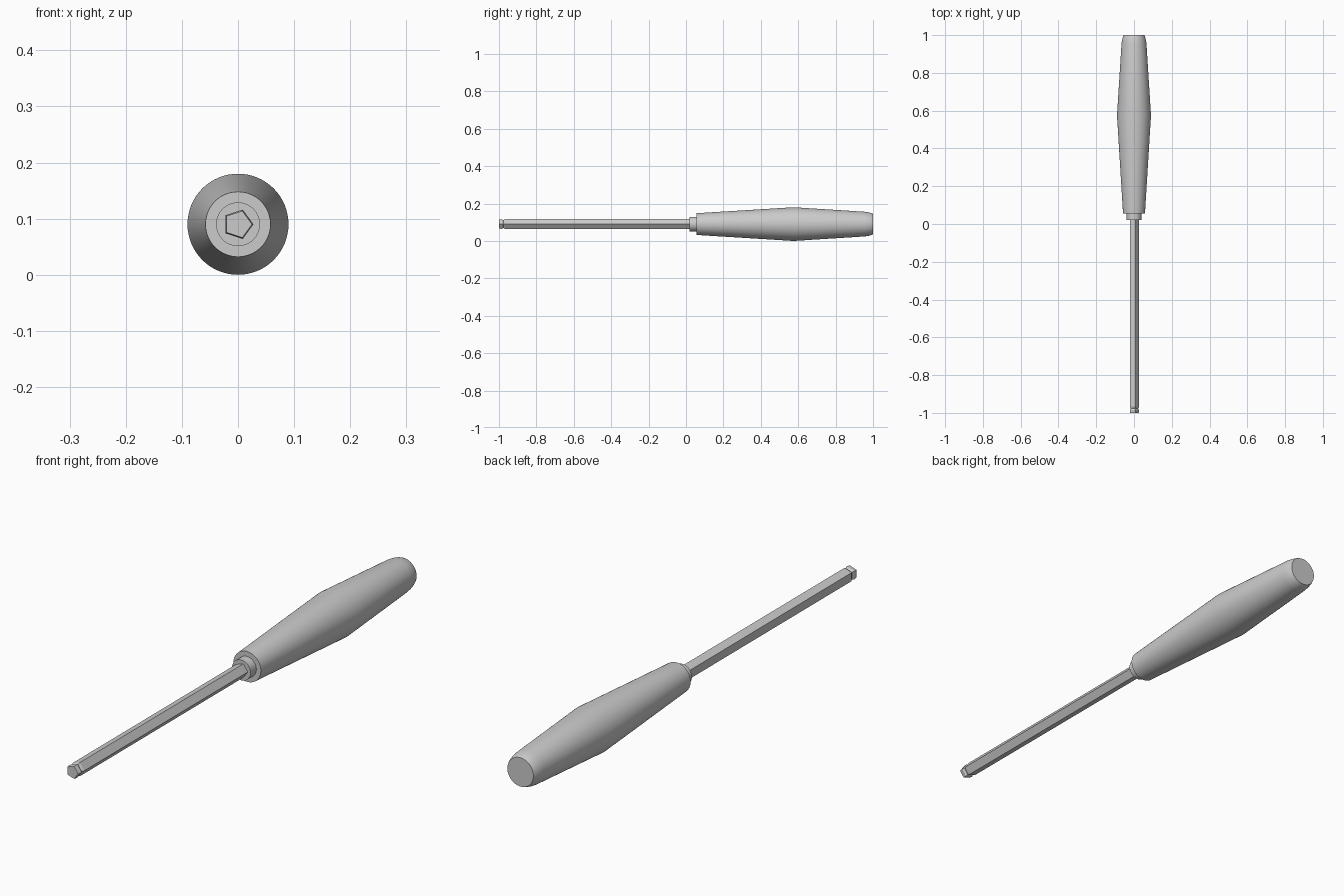
import bpy, bmesh, math

if "Cube" in bpy.data.objects:
    bpy.data.objects.remove(bpy.data.objects["Cube"])

AXIS_Z = 0.09


def lathe(name, profile, sides, smooth):
    """Closed solid around the y axis from (y, radius) rings, first corner on +x."""
    bm = bmesh.new()
    rings = []
    for y, r in profile:
        rings.append([bm.verts.new((r * math.cos(2 * math.pi * i / sides), y,
                                    AXIS_Z + r * math.sin(2 * math.pi * i / sides)))
                      for i in range(sides)])
    for a, b in zip(rings, rings[1:]):
        for i in range(sides):
            j = (i + 1) % sides
            bm.faces.new((a[i], a[j], b[j], b[i]))
    bm.faces.new(rings[0])
    bm.faces.new(rings[-1])
    bmesh.ops.recalc_face_normals(bm, faces=bm.faces)
    mesh = bpy.data.meshes.new(name)
    bm.to_mesh(mesh)
    bm.free()
    obj = bpy.data.objects.new(name, mesh)
    bpy.context.collection.objects.link(obj)
    if smooth:
        bpy.ops.object.select_all(action='DESELECT')
        bpy.context.view_layer.objects.active = obj
        obj.select_set(True)
        bpy.ops.object.shade_smooth_by_angle(angle=math.radians(30))
    return obj


# Five-sided shaft with a small groove behind the tip
lathe("shaft", [(-1.0, 0.025), (-0.985, 0.0275), (-0.976, 0.022),
                (-0.967, 0.0275), (0.04, 0.0275)], 5, False)

# Collar between shaft and handle
lathe("collar", [(0.02, 0.039), (0.07, 0.039)], 64, True)

# Double-tapered grip with a rounded end
lathe("handle", [(0.055, 0.058), (0.575, 0.09), (0.955, 0.066),
                 (0.975, 0.063), (0.99, 0.059), (1.0, 0.055)], 64, True)
